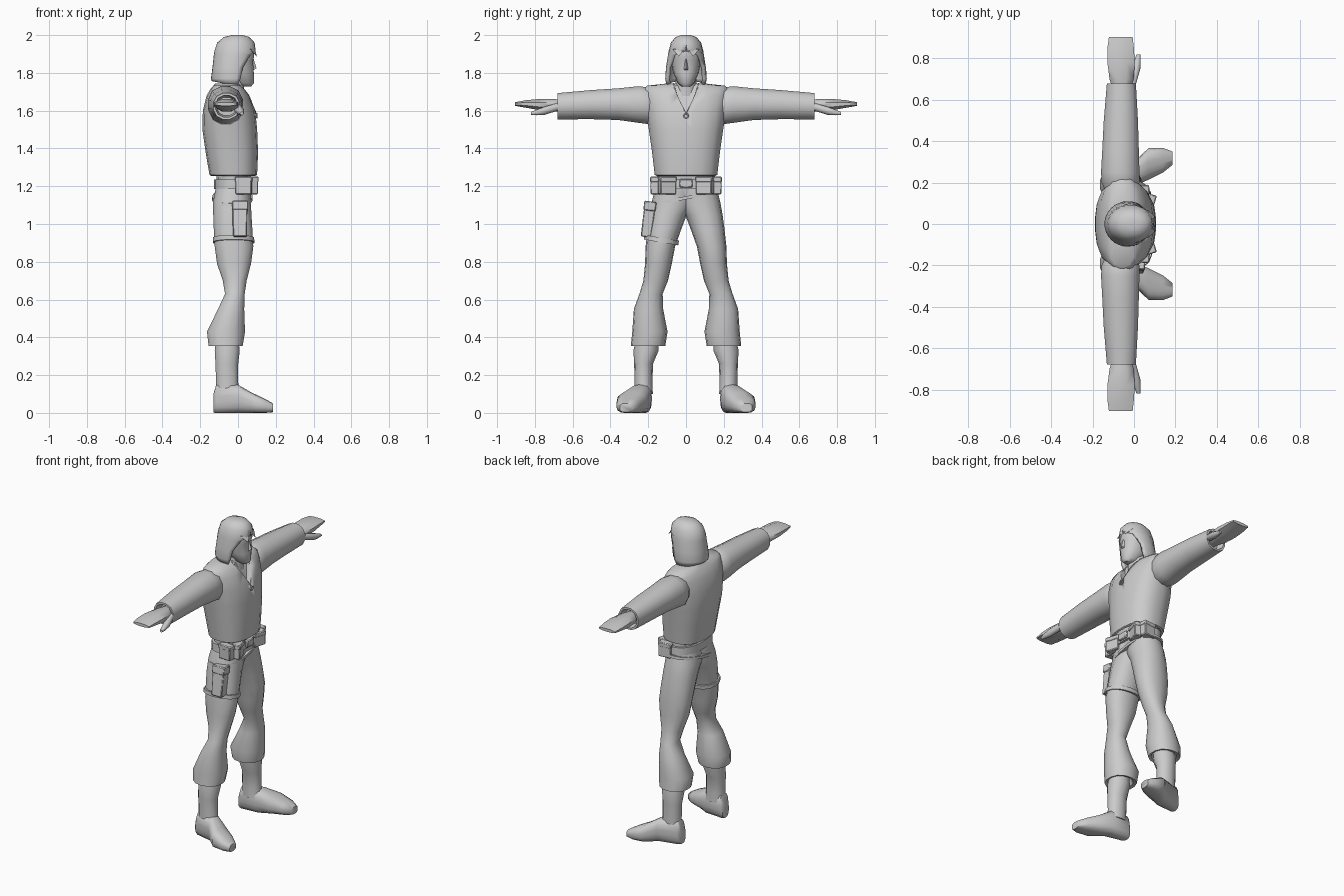
import bpy, bmesh, math
from mathutils import Vector, Matrix

grey = bpy.data.materials.new("plain_grey")
grey.diffuse_color = (0.6, 0.6, 0.6, 1)


def finish(name, bm, angle=40):
    bmesh.ops.recalc_face_normals(bm, faces=bm.faces)
    me = bpy.data.meshes.new(name)
    bm.to_mesh(me)
    bm.free()
    me.materials.append(grey)
    ob = bpy.data.objects.new(name, me)
    bpy.context.collection.objects.link(ob)
    bpy.ops.object.select_all(action='DESELECT')
    ob.select_set(True)
    bpy.context.view_layer.objects.active = ob
    bpy.ops.object.shade_smooth_by_angle(angle=math.radians(angle))
    return ob


def loft(name, axis, sections, n=12, p=2.3, tilt=0, side=1, angle=45):
    """Skin rounded sections (position, a0, a1, b0, b1) along an axis."""
    bm = bmesh.new()
    rings = []
    for t, a0, a1, b0, b1 in sections:
        ring = []
        for i in range(n):
            w = 2 * math.pi * (i + 0.5) / n
            c, s = math.cos(w), math.sin(w)
            k = (abs(c) ** p + abs(s) ** p) ** (-1 / p)
            m = math.cos(math.pi / n)
            a = (a0 + a1) / 2 + (a1 - a0) / 2 * c * k / m
            b = (b0 + b1) / 2 + (b1 - b0) / 2 * s * k / m
            x, y, z = {'x': (t, a, b), 'y': (a, t, b), 'z': (a, b, t)}[axis]
            ring.append(bm.verts.new((x, y * side, z + tilt * y)))
        rings.append(ring)
    for r, q in zip(rings, rings[1:]):
        for i in range(n):
            j = (i + 1) % n
            bm.faces.new((r[i], r[j], q[j], q[i]))
    bm.faces.new(rings[0])
    bm.faces.new(rings[-1])
    return finish(name, bm, angle)


def box(name, loc, size, rot=(0, 0, 0), taper=1.0):
    bm = bmesh.new()
    bmesh.ops.create_cube(bm, size=1)
    for v in bm.verts:
        if v.co.z < 0:
            v.co.x *= taper
            v.co.y *= taper
    bmesh.ops.scale(bm, vec=size, verts=bm.verts)
    ob = finish(name, bm, 30)
    ob.location, ob.rotation_euler = loc, rot
    bev = ob.modifiers.new("soft_edges", 'BEVEL')
    bev.width, bev.segments = 0.005, 1
    return ob


def wedge(name, points, faces):
    bm = bmesh.new()
    vs = [bm.verts.new(q) for q in points]
    for f in faces:
        bm.faces.new([vs[i] for i in f])
    return finish(name, bm, 30)


def cord(name, points, radius):
    cu = bpy.data.curves.new(name, 'CURVE')
    cu.dimensions = '3D'
    cu.bevel_depth, cu.bevel_resolution = radius, 1
    sp = cu.splines.new('POLY')
    sp.points.add(len(points) - 1)
    for q, co in zip(sp.points, points):
        q.co = (*co, 1)
    cu.materials.append(grey)
    ob = bpy.data.objects.new(name, cu)
    bpy.context.collection.objects.link(ob)


# Shirt body with hollow hem and a V neck
shirt = loft("shirt", 'z', [
    (1.29, -0.11, 0.07, -0.13, 0.13), (1.255, -0.14, 0.09, -0.155, 0.155),
    (1.26, -0.15, 0.10, -0.164, 0.164), (1.38, -0.17, 0.105, -0.178, 0.178),
    (1.50, -0.187, 0.10, -0.195, 0.195), (1.60, -0.185, 0.09, -0.21, 0.21),
    (1.68, -0.165, 0.06, -0.223, 0.223), (1.715, -0.145, 0.035, -0.223, 0.223),
    (1.732, -0.13, 0.015, -0.205, 0.205), (1.745, -0.12, 0.0, -0.09, 0.09)], n=20, p=2.6)
tri = [(0, 1.58), (0.09, 1.78), (-0.09, 1.78)]
cutter = wedge("neck_cutter",
               [(0.06 - (z - 1.58) * 0.3, y, z) for y, z in tri] + [(0.3, y, z) for y, z in tri],
               [(0, 1, 2), (3, 4, 5), (0, 1, 4, 3), (1, 2, 5, 4), (2, 0, 3, 5)])
cutter.hide_render = True
cutter.hide_viewport = True
cut = shirt.modifiers.new("v_neck", 'BOOLEAN')
cut.object, cut.operation, cut.solver = cutter, 'DIFFERENCE', 'EXACT'

# Necklace and ring pendant
for s in (1, -1):
    cord("necklace_cord", [(0.0, 0.066 * s, 1.745), (0.055, 0.05 * s, 1.68), (0.096, 0, 1.585)], 0.003)
cord("pendant", [(0.1, 0.012 * math.cos(i * math.pi / 4), 1.573 + 0.012 * math.sin(i * math.pi / 4))
                 for i in range(9)], 0.004)

# Neck and face
loft("neck", 'z', [(1.62, -0.09, 0.03, -0.065, 0.065), (1.70, -0.075, 0.03, -0.055, 0.055),
                   (1.80, -0.07, 0.03, -0.05, 0.05)], n=10)
loft("head", 'z', [
    (1.728, 0.01, 0.07, -0.022, 0.022), (1.745, -0.03, 0.083, -0.042, 0.042),
    (1.80, -0.08, 0.083, -0.066, 0.066), (1.865, -0.10, 0.078, -0.078, 0.078),
    (1.885, -0.10, 0.085, -0.078, 0.078), (1.94, -0.09, 0.08, -0.07, 0.07),
    (1.98, -0.06, 0.05, -0.04, 0.04)], n=14, p=2.2)
wedge("nose", [(0.078, 0, 1.89), (0.098, 0, 1.825), (0.075, 0.018, 1.81), (0.075, -0.018, 1.81)],
      [(0, 1, 2), (0, 3, 1), (1, 3, 2), (0, 2, 3)])

# Hair shell, open in front of the face below the fringe
bm = bmesh.new()
rows = []
for z, x0, x1, w, gap in [
        (2.0, -0.03, 0.025, 0.025, 0), (1.99, -0.075, 0.06, 0.055, 0), (1.96, -0.11, 0.088, 0.08, 0),
        (1.915, -0.125, 0.094, 0.092, 4), (1.895, -0.128, 0.092, 0.096, 40),
        (1.83, -0.135, 0.09, 0.106, 64), (1.77, -0.143, 0.085, 0.11, 68), (1.735, -0.14, 0.07, 0.104, 72)]:
    g = math.radians(gap)
    row = []
    for i in range(21):
        t = g + (2 * math.pi - 2 * g) * i / 20
        drop = 0.022 * max(0, -math.cos(t)) if z < 1.74 else 0
        row.append(bm.verts.new(((x0 + x1) / 2 + (x1 - x0) / 2 * math.cos(t), w * math.sin(t), z + drop)))
    rows.append(row)
for r, q in zip(rows, rows[1:]):
    for i in range(20):
        bm.faces.new((r[i], r[i + 1], q[i + 1], q[i]))
bm.faces.new(rows[0][:20])
bmesh.ops.remove_doubles(bm, verts=bm.verts, dist=0.0005)
hair = finish("hair", bm, 50)
sol = hair.modifiers.new("thickness", 'SOLIDIFY')
sol.thickness, sol.offset = 0.018, -1
for s in (1, -1):
    wedge("fringe_tuft", [(0.09, 0.008 * s, 1.925), (0.065, 0.07 * s, 1.925), (0.05, 0.03 * s, 1.93),
                          (0.1, 0.038 * s, 1.887)],
          [(0, 1, 2), (0, 1, 3), (1, 2, 3), (2, 0, 3)])

# Arms and legs, mirrored
for s in (1, -1):
    loft("sleeve", 'y', [
        (0.14, -0.13, 0.0, 1.56, 1.69), (0.20, -0.155, 0.025, 1.53, 1.722),
        (0.25, -0.158, 0.025, 1.537, 1.728), (0.36, -0.152, 0.022, 1.552, 1.717),
        (0.50, -0.145, 0.018, 1.556, 1.708), (0.68, -0.13, 0.008, 1.555, 1.692),
        (0.68, -0.118, -0.004, 1.567, 1.68), (0.63, -0.11, -0.01, 1.575, 1.67)], n=12, side=s)
    loft("hand", 'y', [
        (0.62, -0.09, -0.03, 1.60, 1.65), (0.70, -0.115, -0.005, 1.597, 1.66),
        (0.78, -0.125, 0.0, 1.605, 1.66), (0.85, -0.125, -0.004, 1.617, 1.654),
        (0.905, -0.118, -0.01, 1.626, 1.644)], n=8, p=3, side=s, angle=60)
    loft("thumb", 'y', [
        (0.68, -0.03, 0.01, 1.60, 1.64), (0.75, -0.01, 0.03, 1.578, 1.62),
        (0.79, 0.002, 0.032, 1.576, 1.605), (0.82, 0.012, 0.03, 1.578, 1.593)], n=8, side=s, angle=60)
    loft("trouser_leg", 'z', [
        (1.20, -0.115, 0.067, -0.06, 0.156), (1.12, -0.13, 0.067, -0.045, 0.178),
        (1.05, -0.13, 0.07, -0.002, 0.191), (0.97, -0.127, 0.075, 0.028, 0.202),
        (0.88, -0.122, 0.08, 0.06, 0.212), (0.79, -0.11, 0.068, 0.077, 0.215),
        (0.70, -0.08, 0.045, 0.097, 0.224), (0.63, -0.068, 0.035, 0.125, 0.245),
        (0.55, -0.105, 0.032, 0.123, 0.274), (0.43, -0.163, 0.036, 0.1, 0.282),
        (0.355, -0.155, 0.024, 0.112, 0.29), (0.36, -0.135, 0.01, 0.13, 0.27),
        (0.40, -0.12, 0.0, 0.145, 0.265)], n=14, side=s)
    loft("boot_shaft", 'z', [
        (0.10, -0.115, 0.01, 0.178, 0.272), (0.16, -0.115, 0.0, 0.18, 0.27),
        (0.26, -0.118, 0.0, 0.177, 0.272), (0.33, -0.122, 0.008, 0.148, 0.275),
        (0.40, -0.115, 0.0, 0.15, 0.26)], n=10, side=s)
    loft("boot_foot", 'x', [
        (-0.13, 0.19, 0.255, 0.003, 0.10), (-0.115, 0.182, 0.268, 0, 0.15),
        (0.0, 0.185, 0.30, 0, 0.148), (0.07, 0.215, 0.365, 0, 0.108),
        (0.14, 0.25, 0.367, 0, 0.075), (0.185, 0.285, 0.35, 0.004, 0.05)], n=16, p=3, side=s, angle=55)

# Hips and belts
loft("hips", 'z', [
    (1.12, -0.11, 0.05, -0.13, 0.13),
    (1.20, -0.115, 0.068, -0.158, 0.158), (1.30, -0.11, 0.07, -0.145, 0.145)], n=16)
loft("belt", 'z', [(1.185, -0.125, 0.08, -0.17, 0.17), (1.235, -0.125, 0.08, -0.168, 0.168)],
     n=20, p=2.4)
loft("holster_belt", 'z', [(1.13, -0.136, 0.076, -0.188, 0.18), (1.147, -0.134, 0.076, -0.186, 0.178)],
     n=20, p=2.4, tilt=0.2)
box("buckle", (0.082, 0, 1.215), (0.022, 0.07, 0.045))
for s in (1, -1):
    box("front_pouch", (0.07, 0.1 * s, 1.2), (0.05, 0.088, 0.085), (0, 0, -0.3 * s))
    box("front_pouch_flap", (0.071, 0.1 * s, 1.236), (0.055, 0.092, 0.03), (0, 0, -0.3 * s))
    box("side_pouch", (0.03, 0.162 * s, 1.2), (0.085, 0.045, 0.085), (0, 0, 0.1 * s))
    box("side_pouch_flap", (0.03, 0.162 * s, 1.236), (0.09, 0.048, 0.03), (0, 0, 0.1 * s))

# Thigh holster
box("holster", (0.01, -0.2, 1.025), (0.08, 0.06, 0.19), (-0.13, 0, 0), 0.92)
box("holster_flap", (0.011, -0.191, 1.095), (0.086, 0.065, 0.05), (-0.13, 0, 0))
loft("thigh_strap", 'z', [(0.88, -0.132, 0.086, -0.222, -0.042), (0.905, -0.132, 0.084, -0.22, -0.038)],
     n=16, tilt=-0.17)
